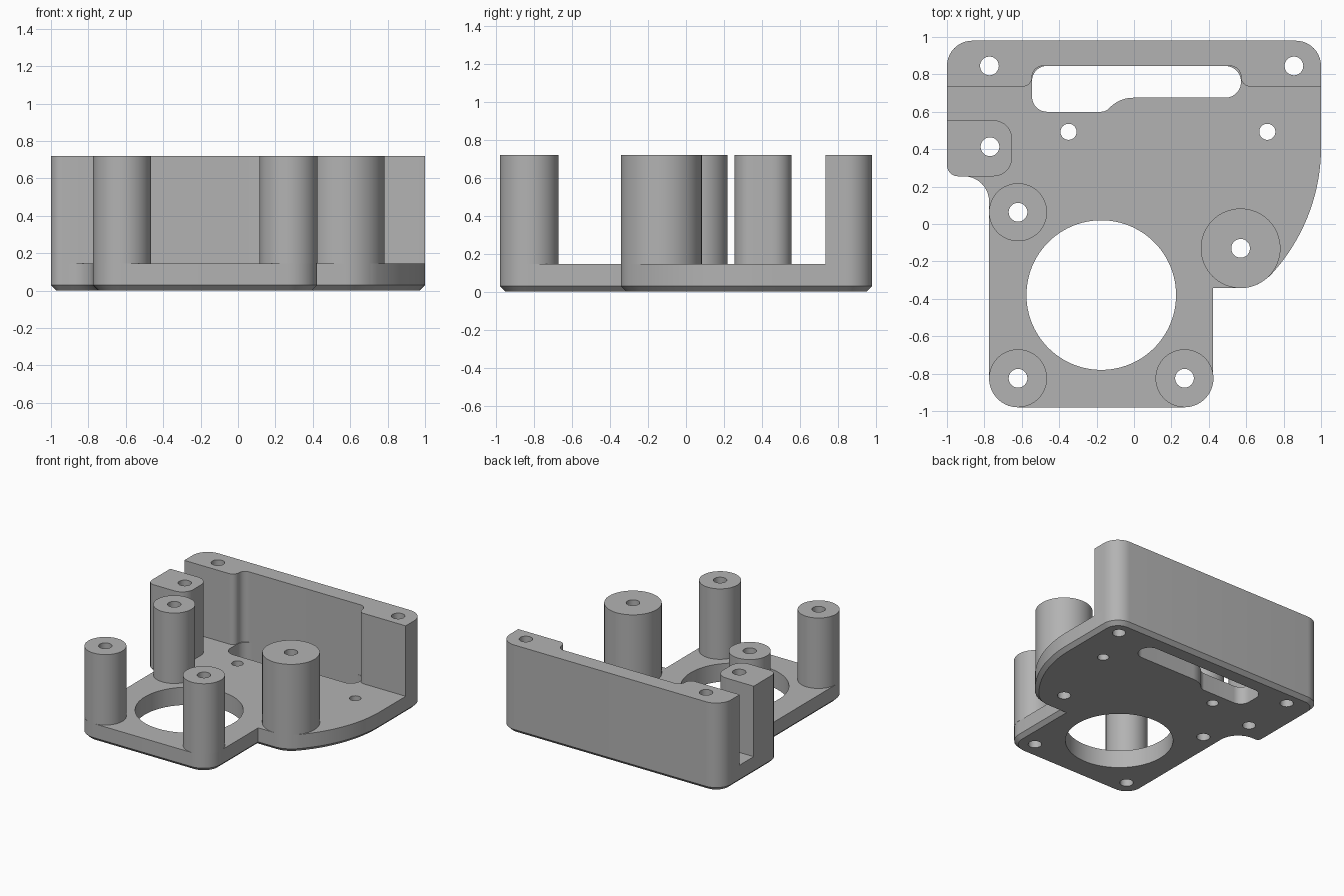
import bpy, bmesh, math
from mathutils import Vector

cube = bpy.data.objects.get("Cube")
if cube:
    bpy.data.objects.remove(cube, do_unlink=True)

grey = bpy.data.materials.new("plain grey")
grey.use_nodes = True
colour = (0.45, 0.45, 0.45, 1)
grey.diffuse_color = colour
grey.node_tree.nodes["Principled BSDF"].inputs["Base Color"].default_value = colour

PLATE_TOP, TOP, CHAMFER = 0.145, 0.72, 0.03


def arc(centre, r, start, end, n):
    """Points on an arc, angles in degrees, both ends included."""
    c = Vector(centre)
    angles = [math.radians(start + (end - start) * i / n) for i in range(n + 1)]
    return [c + Vector((math.cos(a), math.sin(a))) * r for a in angles]


def circle(centre, r, n=48):
    return arc(centre, r, 0, 360, n)[:-1]


def rounded(corners, n=10):
    """Closed outline from (x, y, radius) corners; radius 0 stays sharp."""
    out = []
    for i, (x, y, r) in enumerate(corners):
        p = Vector((x, y))
        if r == 0:
            out.append(p)
            continue
        a = (Vector(corners[i - 1][:2]) - p).normalized()
        b = (Vector(corners[(i + 1) % len(corners)][:2]) - p).normalized()
        half = a.angle(b) / 2
        c = p + (a + b).normalized() * (r / math.sin(half))
        s = p + a * (r / math.tan(half)) - c
        e = p + b * (r / math.tan(half)) - c
        turn = math.atan2(s.x * e.y - s.y * e.x, s.dot(e))
        first = math.degrees(math.atan2(s.y, s.x))
        out += arc(c, r, first, first + math.degrees(turn), n)
    return out


def inset(points, d):
    """Mitred inward offset of a counter-clockwise outline."""
    out = []
    for i, p in enumerate(points):
        u = (p - points[i - 1]).normalized()
        v = (points[(i + 1) % len(points)] - p).normalized()
        n1, n2 = Vector((-u.y, u.x)), Vector((-v.y, v.x))
        out.append(p + (n1 + n2) * (d / (1 + n1.dot(n2))))
    return out


def prism(name, outline, holes, z0, z1, chamfer=0):
    """Upright solid with through holes and an optional bottom chamfer."""
    bm = bmesh.new()
    caps = {z0: [], z1: []}

    def ring(points, z):
        return [bm.verts.new((p.x, p.y, z)) for p in points]

    def skin(levels):
        for low, high in zip(levels, levels[1:]):
            for i in range(len(low)):
                bm.faces.new((low[i - 1], low[i], high[i], high[i - 1]))
        for z, loop in ((z0, levels[0]), (z1, levels[-1])):
            caps[z] += [bm.edges.get((loop[i - 1], loop[i])) for i in range(len(loop))]

    levels = [ring(outline, z0 + chamfer), ring(outline, z1)]
    if chamfer:
        levels.insert(0, ring(inset(outline, chamfer), z0))
    skin(levels)
    for hole in holes:
        skin([ring(hole, z0), ring(hole, z1)])
    for edges in caps.values():
        bmesh.ops.triangle_fill(bm, use_beauty=True, use_dissolve=False, edges=edges)
    bmesh.ops.recalc_face_normals(bm, faces=bm.faces[:])
    mesh = bpy.data.meshes.new(name)
    bm.to_mesh(mesh)
    bm.free()
    mesh.materials.append(grey)
    ob = bpy.data.objects.new(name, mesh)
    bpy.context.collection.objects.link(ob)
    bpy.ops.object.select_all(action='DESELECT')
    ob.select_set(True)
    bpy.context.view_layer.objects.active = ob
    bpy.ops.object.shade_smooth_by_angle(angle=math.radians(30))
    return ob


# Hole positions
posts = {
    "front_right_post": ((-0.62, -0.825), 0.155),
    "front_left_post": ((0.27, -0.825), 0.155),
    "middle_right_post": ((-0.62, 0.063), 0.155),
    "large_left_post": ((0.57, -0.13), 0.213),
}
wall_holes = [circle(c, 0.05) for c in ((-0.773, 0.845), (0.855, 0.845))]
block_hole = circle((-0.77, 0.413), 0.05)
plate_holes = [circle(c, 0.043) for c in ((-0.35, 0.493), (0.713, 0.493))]
main_opening = circle((-0.175, -0.38), 0.4, 96)

# Slot beside the back wall
slot = rounded([(-0.545, 0.6, 0.08), (-0.15, 0.6, 0.06), (-0.08, 0.675, 0.17),
                (0.572, 0.675, 0.084), (0.572, 0.845, 0.084), (-0.545, 0.845, 0.08)])

# Base plate: curved left flank wraps round the large post
flank = arc((0.57, -0.13), 0.213, -90, -43.5, 12)[:-1] + arc((0, 0.41), 1, -43.5, 0, 24)
plate = rounded([(-0.775, -0.98, 0.154), (0.423, -0.98, 0.154), (0.423, -0.343, 0)]
                + [(p.x, p.y, 0) for p in flank]
                + [(1, 0.98, 0.135), (-1, 0.98, 0.135),
                   (-1, 0.255, 0.06), (-0.775, 0.255, 0.134)])
prism("base_plate", plate,
      [main_opening, slot, block_hole] + wall_holes + plate_holes
      + [circle(c, 0.05) for c, r in posts.values()],
      0, PLATE_TOP, CHAMFER)

# Round standoff posts
for name, (centre, r) in posts.items():
    prism(name, circle(centre, r, 64), [circle(centre, 0.05)], PLATE_TOP, TOP)

# Back wall, thicker at both ends
prism("back_wall",
      rounded([(-1, 0.735, 0), (-0.545, 0.735, 0.05), (-0.545, 0.845, 0.058),
               (0.572, 0.845, 0.058), (0.572, 0.735, 0.05), (1, 0.735, 0),
               (1, 0.98, 0.135), (-1, 0.98, 0.135)]),
      wall_holes, PLATE_TOP, TOP)

# Side block on the right edge
prism("side_block",
      rounded([(-1, 0.255, 0.06), (-0.652, 0.255, 0.1),
               (-0.652, 0.555, 0.1), (-1, 0.555, 0)]),
      [block_hole], PLATE_TOP, TOP)
